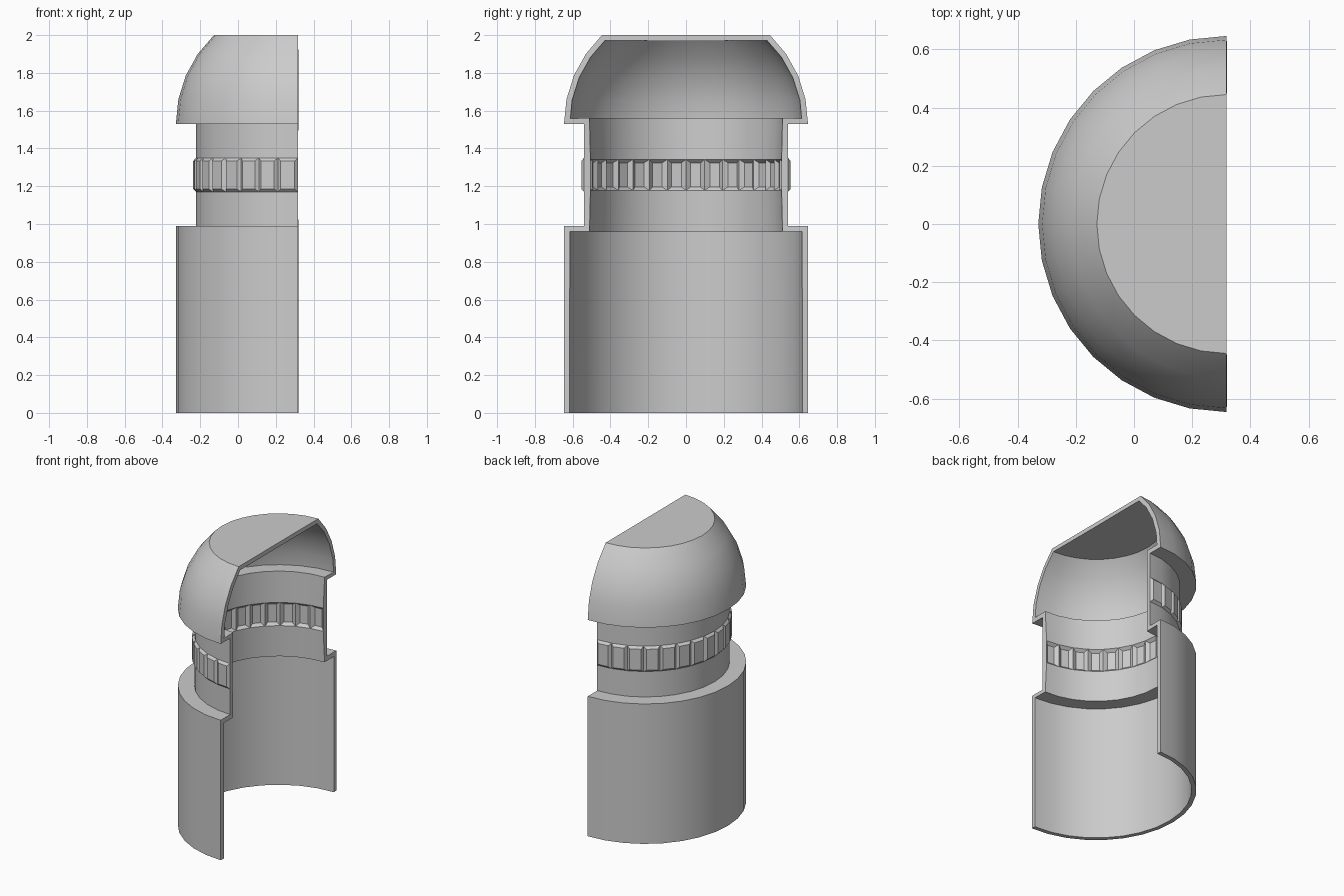
import bpy, bmesh
from math import sin, cos, pi, radians

if "Cube" in bpy.data.objects:
    bpy.data.objects.remove(bpy.data.objects["Cube"])

SEG = 16            # sides of the half turn
AXIS = 0.317        # the cut plane and turning axis
R = 0.646

# outer profile (radius, height): body, neck with band, dome
profile = [(R, 0), (R, 0.99), (0.54, 0.99), (0.54, 1.17), (0.54, 1.35), (0.54, 1.53)]
BAND = 3
for i in range(5):
    a = radians(46.5) * i / 4
    profile.append((R * cos(a), 1.53 + 0.648 * sin(a)))
profile[-1] = (profile[-1][0], 2.0)

bm = bmesh.new()
rings = []
for r, z in profile:
    ring = []
    for k in range(SEG + 1):
        t = pi / 2 + pi * k / SEG
        ring.append(bm.verts.new((AXIS + r * cos(t), r * sin(t), z)))
    rings.append(ring)

# revolved wall
tiles = []
for i in range(len(rings) - 1):
    for k in range(SEG):
        f = bm.faces.new((rings[i][k], rings[i][k + 1], rings[i + 1][k + 1], rings[i + 1][k]))
        if i == BAND:
            tiles.append(f)

# flat top
centre = bm.verts.new((AXIS, 0, 2.0))
for k in range(SEG):
    bm.faces.new((rings[-1][k], rings[-1][k + 1], centre))
bm.normal_update()

# raised tiles around the neck
bmesh.ops.inset_individual(bm, faces=tiles, thickness=0.016, depth=0.016, use_even_offset=True)
bm.normal_update()

mesh = bpy.data.meshes.new("half_shell")
bm.to_mesh(mesh)
bm.free()
shell = bpy.data.objects.new("half_shell", mesh)
bpy.context.collection.objects.link(shell)
bpy.context.view_layer.objects.active = shell
shell.select_set(True)

# wall thickness, grown inwards
mod = shell.modifiers.new("wall", 'SOLIDIFY')
mod.thickness = 0.03
mod.offset = -1
mod.use_even_offset = True
bpy.ops.object.modifier_apply(modifier=mod.name)
bpy.ops.object.shade_smooth_by_angle(angle=radians(30))
